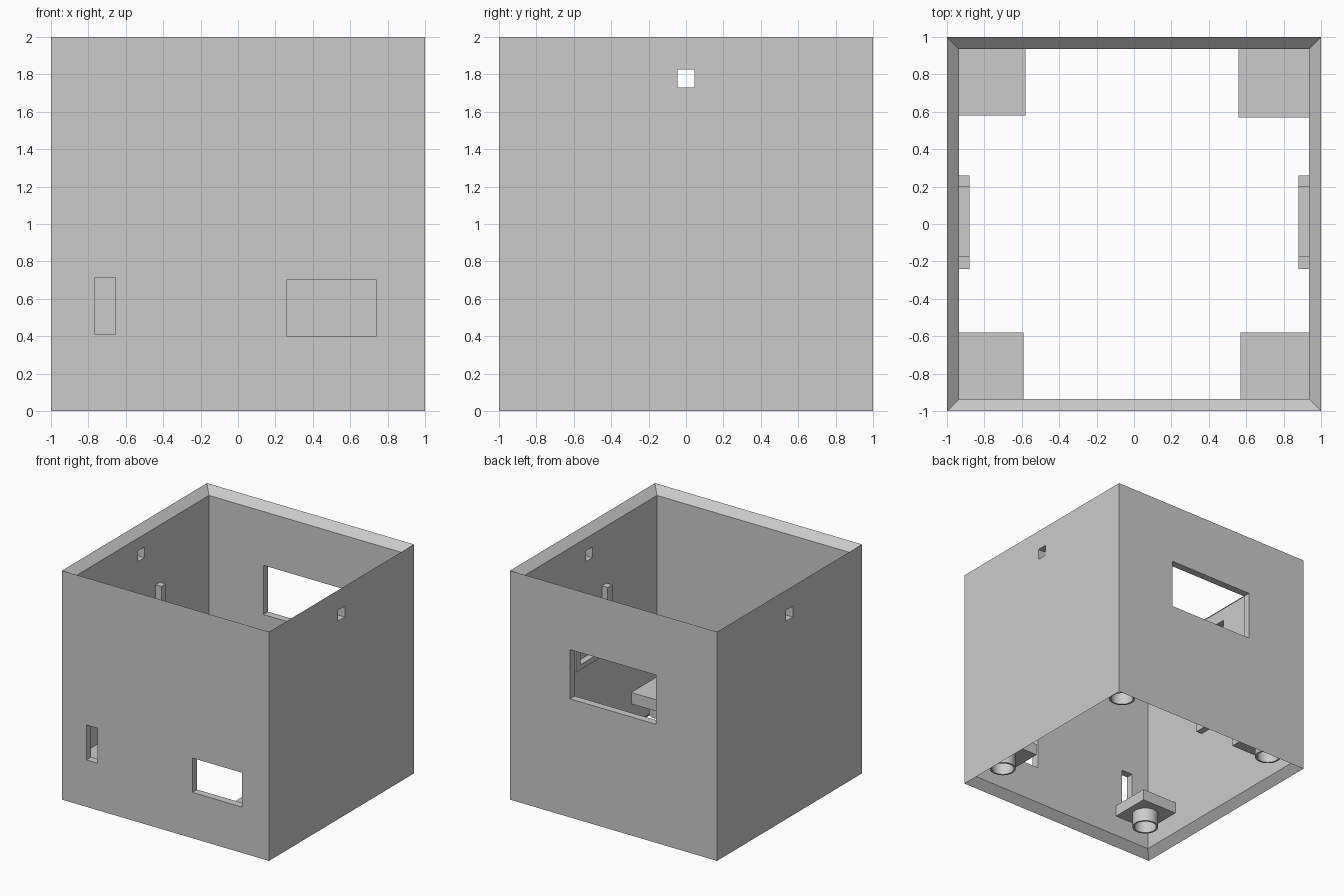
import bpy, bmesh, math

if "Cube" in bpy.data.objects:
    bpy.data.objects.remove(bpy.data.objects["Cube"])

grey = bpy.data.materials.new("plain_grey")
grey.diffuse_color = (0.6, 0.6, 0.6, 1)
grey.use_nodes = True
grey.node_tree.nodes["Principled BSDF"].inputs["Base Color"].default_value = grey.diffuse_color


def finish(name, bm):
    bmesh.ops.recalc_face_normals(bm, faces=bm.faces)
    mesh = bpy.data.meshes.new(name)
    bm.to_mesh(mesh)
    bm.free()
    mesh.materials.append(grey)
    ob = bpy.data.objects.new(name, mesh)
    bpy.context.collection.objects.link(ob)
    return ob


def add_box(bm, xs, ys, zs):
    verts = bmesh.ops.create_cube(bm, size=1)["verts"]
    for v in verts:
        for i, (a, b) in enumerate((xs, ys, zs)):
            v.co[i] = a if v.co[i] < 0 else b


def boxes(name, *specs):
    bm = bmesh.new()
    for s in specs:
        add_box(bm, *s)
    return finish(name, bm)


def tube(name, sides, profile, centre=(0, 0), turn=0.0):
    """Closed (radius, z) profile swept around a vertical axis."""
    bm = bmesh.new()
    rings = []
    for r, z in profile:
        angles = [turn + math.tau * i / sides for i in range(sides)]
        rings.append([bm.verts.new((centre[0] + r * math.cos(a),
                                    centre[1] + r * math.sin(a), z)) for a in angles])
    for k, ring in enumerate(rings):
        nxt = rings[(k + 1) % len(rings)]
        for i in range(sides):
            j = (i + 1) % sides
            bm.faces.new((ring[i], ring[j], nxt[j], nxt[i]))
    return finish(name, bm)


# Four-walled shell, open above and below, edges sloping inward
T = 0.065
W = 1 - T
R2 = math.sqrt(2)
shell = tube("box_walls", 4, [(R2, 0), (R2, 2), (W * R2, 2 - T), (W * R2, T)],
             turn=math.pi / 4)

# Openings cut through the walls
openings = [
    ((-0.765, -0.655), (-1.2, -0.8), (0.41, 0.715)),  # front slot
    ((0.26, 0.74), (-1.2, -0.8), (0.4, 0.7)),         # front window
    ((-0.41, 0.42), (0.8, 1.2), (1.035, 1.465)),      # back window
    ((-1.2, -0.8), (-0.045, 0.045), (1.73, 1.825)),   # left wall hole
    ((0.8, 1.2), (-0.045, 0.045), (1.73, 1.825)),     # right wall hole
]
cutter = boxes("opening_cutter", *openings)
cutter.hide_render = True
mod = shell.modifiers.new("openings", 'BOOLEAN')
mod.operation = 'DIFFERENCE'
mod.solver = 'EXACT'
mod.object = cutter
bpy.context.view_layer.objects.active = shell
bpy.ops.object.modifier_apply(modifier=mod.name)
bpy.data.objects.remove(cutter)

# Corner blocks, each with a round hollow foot: inner corner and foot centre
corners = {
    "front_left": ((-0.59, -0.58), (-0.76, -0.76)),
    "front_right": ((0.57, -0.58), (0.77, -0.78)),
    "back_left": ((-0.58, 0.58), (-0.79, 0.79)),
    "back_right": ((0.56, 0.57), (0.76, 0.75)),
}
for name, ((x, y), c) in corners.items():
    ex, ey = math.copysign(W + 0.005, x), math.copysign(W + 0.005, y)
    boxes(name + "_corner_block",
          (sorted((x, ex)), sorted((y, ey)), (0.25, 0.35)))
    foot = tube(name + "_foot", 32,
                [(0.108, 0.255), (0.108, 0.13), (0.092, 0.13), (0.092, 0.255)], c)
    bpy.ops.object.select_all(action='DESELECT')
    foot.select_set(True)
    bpy.context.view_layer.objects.active = foot
    bpy.ops.object.shade_smooth_by_angle(angle=math.radians(35))

# U-shaped brackets on the inner side walls
for name, s in (("left", -1), ("right", 1)):
    xs = sorted((s * 0.88, s * (W + 0.005)))
    boxes(name + "_wall_bracket",
          (xs, (-0.175, 0.2), (0.86, 0.905)),
          (xs, (-0.24, -0.175), (0.86, 1.435)),
          (xs, (0.2, 0.26), (0.86, 1.435)))
